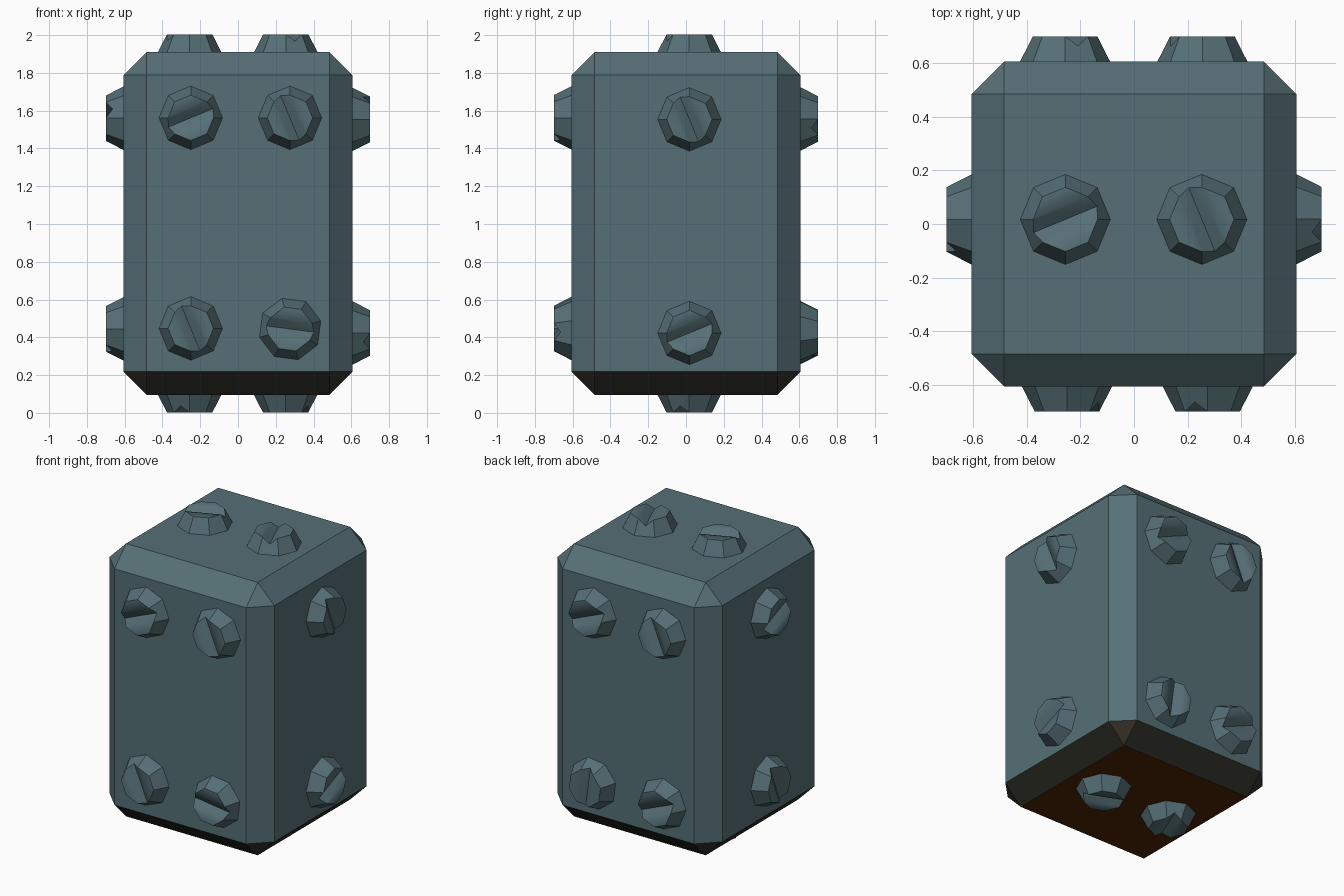
import bpy, bmesh, math
from mathutils import Matrix, Vector

if "Cube" in bpy.data.objects:
    bpy.data.objects.remove(bpy.data.objects["Cube"])


def material(name, rgb):
    m = bpy.data.materials.new(name)
    m.diffuse_color = (*rgb, 1)
    m.use_nodes = True
    m.node_tree.nodes["Principled BSDF"].inputs["Base Color"].default_value = m.diffuse_color
    return m


slate = material("slate metal", (0.092, 0.159, 0.180))
olive = material("dark olive", (0.026, 0.027, 0.019))
brown = material("scorched brown", (0.076, 0.019, 0.001))
umber = material("dark umber", (0.038, 0.031, 0.020))

HALF, Z0, Z1, CHAMFER, HEAD = 0.606, 0.096, 1.910, 0.122, 0.094


def link(name, mesh):
    ob = bpy.data.objects.new(name, mesh)
    bpy.context.collection.objects.link(ob)
    return ob


# Chamfered block body, darker underneath
bm = bmesh.new()
bmesh.ops.create_cube(bm, size=1)
bmesh.ops.scale(bm, vec=(2 * HALF, 2 * HALF, Z1 - Z0), verts=bm.verts)
bmesh.ops.translate(bm, vec=(0, 0, (Z0 + Z1) / 2), verts=bm.verts)
bmesh.ops.bevel(bm, geom=bm.edges[:], offset=CHAMFER, offset_type='OFFSET',
                segments=1, profile=0.5, affect='EDGES')
bm.normal_update()
for f in bm.faces:
    if f.normal.z < -0.9:
        f.material_index = 2
    elif f.normal.z < -0.3:
        f.material_index = 3 if len(f.verts) == 3 else 1
body_mesh = bpy.data.meshes.new("body")
bm.to_mesh(body_mesh)
bm.free()
for m in (slate, olive, brown, umber):
    body_mesh.materials.append(m)
link("body", body_mesh)

# Eight-sided tapered screw head, base sunk slightly into the body
SINK = 0.01
bm = bmesh.new()
slope = (0.168 - 0.12) / HEAD
rings = []
for r, z in ((0.168 + slope * SINK, -SINK), (0.12, HEAD)):
    rings.append([bm.verts.new((r * math.cos(i * math.pi / 4),
                                r * math.sin(i * math.pi / 4), z)) for i in range(8)])
low, top = rings
for i in range(8):
    j = (i + 1) % 8
    bm.faces.new((low[i], low[j], top[j], top[i]))
bm.faces.new(top)
bm.faces.new(low[::-1])
head_mesh = bpy.data.meshes.new("screw_head")
bm.to_mesh(head_mesh)
bm.free()
head_mesh.materials.append(slate)
head = link("screw_head", head_mesh)

# V-shaped slot cutter
W, D = 0.046, 0.036
bm = bmesh.new()
turn = Matrix.Rotation(math.radians(22.5), 4, 'Z')
prof = ((0, HEAD - D), (2 * W, HEAD + D), (-2 * W, HEAD + D))
a, b = [[bm.verts.new(turn @ Vector((x, y, z))) for y, z in prof] for x in (-0.3, 0.3)]
for i in range(3):
    j = (i + 1) % 3
    bm.faces.new((a[i], b[i], b[j], a[j]))
bm.faces.new(a)
bm.faces.new(b)
bmesh.ops.recalc_face_normals(bm, faces=bm.faces)
cut_mesh = bpy.data.meshes.new("slot_cutter")
bm.to_mesh(cut_mesh)
bm.free()
cut_mesh.materials.append(slate)
cutter = link("slot_cutter", cut_mesh)
cutter.hide_render = True

mod = head.modifiers.new("slot", 'BOOLEAN')
mod.operation, mod.solver, mod.object = 'DIFFERENCE', 'EXACT', cutter
bpy.context.view_layer.objects.active = head
head.select_set(True)
bpy.ops.object.modifier_apply(modifier=mod.name)
bpy.ops.object.shade_smooth_by_angle(angle=math.radians(40))
screw_mesh = head.data
bpy.data.objects.remove(head)
bpy.data.objects.remove(cutter)

# Screws per side: (across, up, turn in degrees), seen facing that side
X, Y, Z = Vector((1, 0, 0)), Vector((0, 1, 0)), Vector((0, 0, 1))
sides = {
    "front": (X, Z, -Y * HALF, ((-0.250, 1.562, 0), (0.275, 1.562, 90),
                                (-0.250, 0.447, 90), (0.276, 0.444, -30))),
    "back": (-X, Z, Y * HALF, ((-0.255, 1.556, 0), (0.257, 1.556, 90),
                               (-0.255, 0.425, 60), (0.257, 0.425, 0))),
    "right": (Y, Z, X * HALF, ((0.018, 1.554, 90), (0.018, 0.423, 0))),
    "left": (-Y, Z, -X * HALF, ((-0.017, 1.56, 0), (-0.017, 0.445, 90))),
    "top": (X, Y, Z * Z1, ((-0.256, 0.017, 0), (0.253, 0.017, 90))),
    "bottom": (X, -Y, Z * Z0, ((-0.256, -0.017, 90), (0.252, -0.017, 0))),
}
for side, (u, v, origin, spots) in sides.items():
    n = u.cross(v)
    frame = Matrix((u, v, n)).transposed().to_4x4()
    # top and bottom heads end exactly at the overall height
    for k, (s, t, deg) in enumerate(spots, 1):
        ob = link(f"{side}_screw_{k}", screw_mesh)
        ob.matrix_world = (Matrix.Translation(origin + u * s + v * t) @ frame
                           @ Matrix.Rotation(math.radians(deg), 4, 'Z'))
